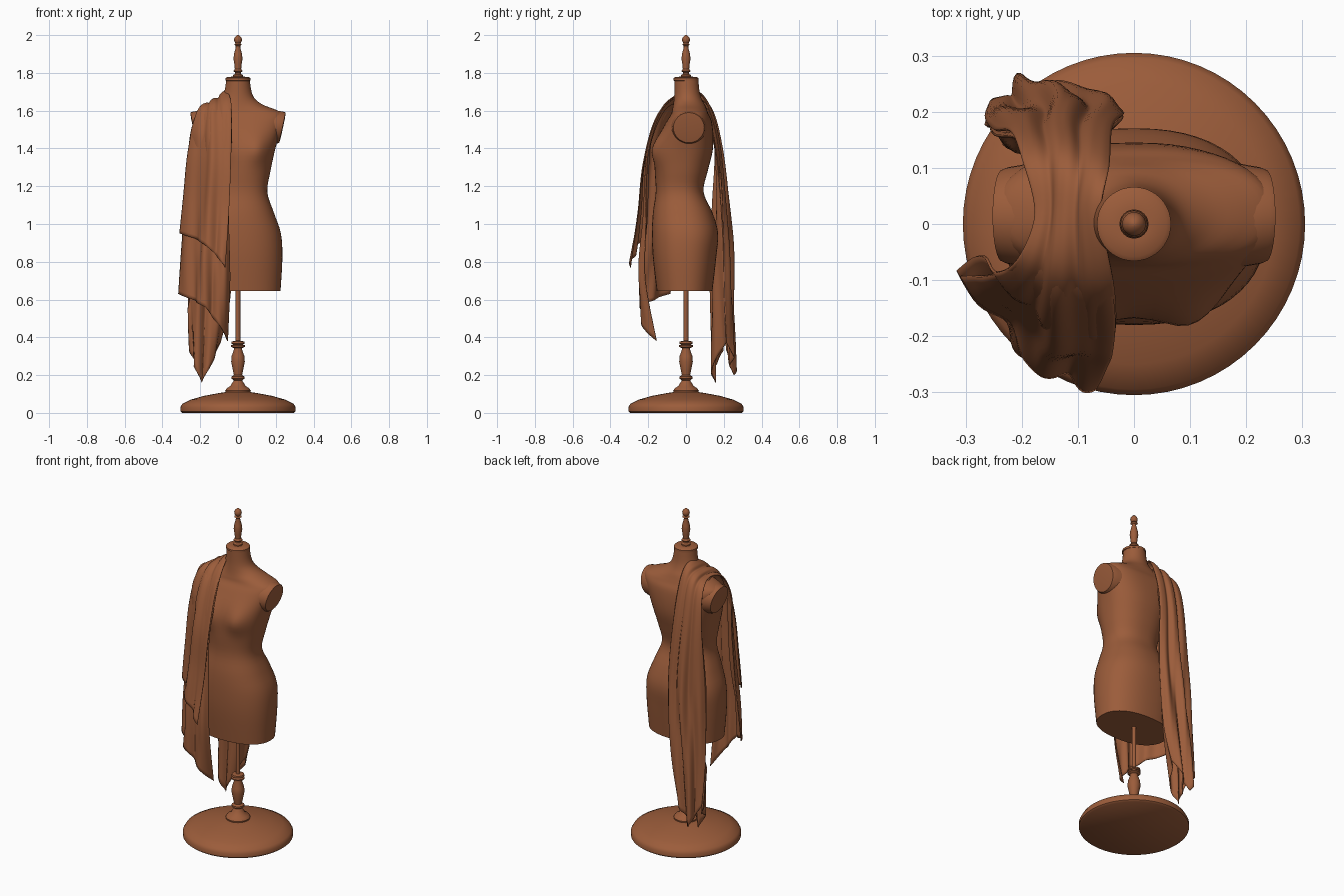
import bpy, bmesh, math
from mathutils import Vector

brown = bpy.data.materials.new("warm brown")
brown.diffuse_color = (0.33, 0.108, 0.043, 1)


def finish(name, bm, angle=40):
    bmesh.ops.recalc_face_normals(bm, faces=bm.faces)
    me = bpy.data.meshes.new(name)
    bm.to_mesh(me)
    bm.free()
    ob = bpy.data.objects.new(name, me)
    bpy.context.collection.objects.link(ob)
    me.materials.append(brown)
    bpy.ops.object.select_all(action='DESELECT')
    ob.select_set(True)
    bpy.context.view_layer.objects.active = ob
    bpy.ops.object.shade_smooth_by_angle(angle=math.radians(angle))
    return ob


def loft(name, rings, closed=True, angle=40):
    """Skin a list of point rings; closed rings are capped at both ends."""
    bm = bmesh.new()
    rows = [[bm.verts.new(p) for p in r] for r in rings]
    n = len(rows[0])
    for a, b in zip(rows, rows[1:]):
        for i in range(n if closed else n - 1):
            j = (i + 1) % n
            bm.faces.new((a[i], a[j], b[j], b[i]))
    if closed:
        bm.faces.new(rows[0])
        bm.faces.new(rows[-1])
    return finish(name, bm, angle)


def lathe(name, profile, n=40):
    return loft(name, [[(r * math.cos(2 * math.pi * i / n), r * math.sin(2 * math.pi * i / n), z)
                        for i in range(n)] for r, z in profile])


def smooth_keys(keys, steps):
    """Catmull-Rom interpolation of equal-length number tuples."""
    out = []
    for k in range(len(keys) - 1):
        p0, p1 = keys[max(k - 1, 0)], keys[k]
        p2, p3 = keys[k + 1], keys[min(k + 2, len(keys) - 1)]
        for s in range(steps):
            t = s / steps
            out.append([0.5 * (2 * b + (c - a) * t + (2 * a - 5 * b + 4 * c - d) * t * t
                               + (3 * b - a - 3 * c + d) * t ** 3)
                        for a, b, c, d in zip(p0, p1, p2, p3)])
    out.append(list(keys[-1]))
    return out


# Turned stand
lathe("round_base", [(.295, 0), (.305, .008), (.305, .03), (.295, .048), (.25, .07),
                     (.18, .09), (.1, .105), (.066, .11)], 64)
lathe("turned_post", [(.066, .105), (.068, .118), (.058, .132), (.04, .142), (.03, .16), (.022, .172),
                      (.035, .182), (.035, .192), (.022, .2), (.027, .225), (.036, .27), (.034, .3),
                      (.022, .335), (.022, .343), (.036, .35), (.036, .358), (.024, .362),
                      (.036, .368), (.034, .378), (.012, .382), (.012, .66)])
# Neck cap and finial
lathe("neck_cap", [(.055, 1.755), (.066, 1.76), (.066, 1.772), (.058, 1.778), (.03, 1.78)])
lathe("finial", [(.026, 1.775), (.026, 1.788), (.016, 1.795), (.016, 1.803), (.025, 1.81), (.017, 1.82),
                 (.019, 1.845), (.024, 1.875), (.021, 1.9), (.012, 1.935), (.012, 1.942), (.021, 1.95),
                 (.013, 1.957), (.02, 1.968), (.021, 1.978), (.016, 1.99), (.006, 1.999), (.001, 2.0)], 24)

# Torso: height, half width, front y, back y, squareness
body = [(.645, .225, -.155, .14, 2.3), (.82, .235, -.175, .16, 2.3), (.95, .227, -.18, .17, 2.3),
        (1.06, .19, -.175, .14, 2.3), (1.17, .155, -.16, .093, 2.3), (1.28, .172, -.165, .115, 2.3),
        (1.38, .193, -.165, .14, 2.4), (1.46, .215, -.145, .145, 2.5), (1.54, .24, -.105, .137, 2.6),
        (1.58, .245, -.08, .12, 2.5), (1.605, .2, -.073, .11, 2.2), (1.63, .135, -.068, .1, 2),
        (1.66, .092, -.064, .084, 2), (1.7, .072, -.061, .072, 2), (1.765, .062, -.06, .065, 2)]
rings = []
for z, w, f, b, q in smooth_keys(body, 4):
    ring = []
    for i in range(56):
        a = 2 * math.pi * i / 56
        c, s = math.cos(a), math.sin(a)
        x = w * math.copysign(abs(c) ** (2 / q), c)
        y = (f + b) / 2 + (b - f) / 2 * math.copysign(abs(s) ** (2 / q), s)
        if s < 0:  # bust
            y -= .03 * math.exp(-((abs(x) - .105) / .06) ** 2 - ((z - 1.39) / .075) ** 2)
        ring.append((x, y, z))
    rings.append(ring)
loft("torso", rings)

# Arm stubs flowing out of the shoulders, flat end caps leaning inward at the bottom
for side, label in ((1, "left"), (-1, "right")):
    rings = []
    for cx, k in ((.11, 1.22), (.16, 1.14), (.2, 1.05), (.225, 1), (.235, .95), (.238, .6)):
        rings.append([(side * (cx + .018 * k * math.sin(a)), .015 + .086 * k * math.cos(a),
                       1.51 + .084 * k * math.sin(a))
                      for a in (2 * math.pi * i / 32 for i in range(32))])
    loft(label + "_arm_stub", rings)


def cloth(name, rows, folds, phase, nu=40):
    """Sheet through rows of (outer, middle, inner) points with pleats and pointed hems."""
    pts = []
    for k in smooth_keys(rows, 7):
        o, m, i = Vector(k[0:3]), Vector(k[3:6]), Vector(k[6:9])
        ctrl = 2 * m - (o + i) / 2
        line = []
        for j in range(nu + 1):
            u = j / nu
            p = o * (1 - u) ** 2 + ctrl * 2 * u * (1 - u) + i * u * u
            straight = o.z + (m.z - o.z) * 2 * u if u < .5 else m.z + (i.z - m.z) * (2 * u - 1)
            p.z += (straight - p.z) * min(1, max(0, (1.1 - m.z) / .3))
            line.append(p)
        pts.append(line)
    out = []
    for r, line in enumerate(pts):
        new = []
        for j, p in enumerate(line):
            du = line[min(j + 1, nu)] - line[max(j - 1, 0)]
            dv = pts[min(r + 1, len(pts) - 1)][j] - pts[max(r - 1, 0)][j]
            n = du.cross(dv).normalized()
            if n.dot(p - Vector((-.08, 0, min(p.z, 1.45)))) < 0:
                n = -n
            u = j / nu
            amp = .006 + .011 * min(1, max(0, (1.6 - p.z) / .7))
            wave = math.sin(2 * math.pi * folds * u + phase + .9 * math.sin(p.z * 4))
            wave += .25 * math.sin(2 * math.pi * folds * 2.1 * u + p.z * 5)
            new.append(p + n * amp * wave * math.sin(math.pi * (.12 + .76 * u)))
        out.append(new)
    ob = loft(name, out, closed=False, angle=50)
    mod = ob.modifiers.new("thickness", 'SOLIDIFY')
    mod.thickness = .005
    mod.offset = 0
    return ob


# Long shawl: front hem, over the shoulder, back hem
cloth("shawl", [
    (-.31, -.08, .63, -.17, -.235, .56, -.05, -.16, .38),
    (-.30, -.07, .85, -.17, -.225, .8, -.04, -.22, .7),
    (-.285, -.06, 1.1, -.16, -.2, 1.05, -.05, -.21, 1.0),
    (-.265, -.06, 1.35, -.15, -.19, 1.3, -.05, -.205, 1.25),
    (-.245, -.085, 1.5, -.14, -.175, 1.47, -.035, -.19, 1.42),
    (-.205, -.06, 1.61, -.13, -.095, 1.625, -.035, -.115, 1.63),
    (-.175, .02, 1.632, -.125, .02, 1.66, -.06, .02, 1.71),
    (-.2, .12, 1.59, -.12, .125, 1.62, -.045, .1, 1.66),
    (-.22, .165, 1.4, -.13, .185, 1.4, -.04, .17, 1.42),
    (-.25, .17, 1.0, -.13, .225, 1.0, -.02, .195, 1.0),
    (-.26, .185, .6, -.16, .24, .6, -.04, .21, .6),
    (-.25, .21, .33, -.19, .25, .2, -.09, .22, .37)], 2.5, .4)

# Shorter layer on the front
cloth("front_shawl_layer", [
    (-.305, -.09, .95, -.17, -.25, .89, -.07, -.29, .77),
    (-.285, -.09, 1.15, -.16, -.222, 1.1, -.05, -.25, 1.05),
    (-.262, -.09, 1.38, -.14, -.205, 1.35, -.04, -.22, 1.32),
    (-.22, -.075, 1.58, -.13, -.13, 1.58, -.035, -.145, 1.58),
    (-.18, -.02, 1.63, -.125, -.02, 1.655, -.06, -.01, 1.695),
    (-.17, .03, 1.61, -.125, .04, 1.63, -.06, .04, 1.67)], 2, 2)

# Inner fold of the back panel
cloth("back_shawl_fold", [
    (-.19, .11, 1.57, -.12, .115, 1.6, -.05, .095, 1.63),
    (-.21, .15, 1.4, -.13, .165, 1.4, -.05, .155, 1.4),
    (-.25, .16, 1.0, -.14, .15, 1.0, -.02, .19, 1.0),
    (-.26, .18, .6, -.16, .14, .6, -.04, .2, .6),
    (-.25, .2, .33, -.19, .135, .16, -.09, .21, .37)], 2, 1)
